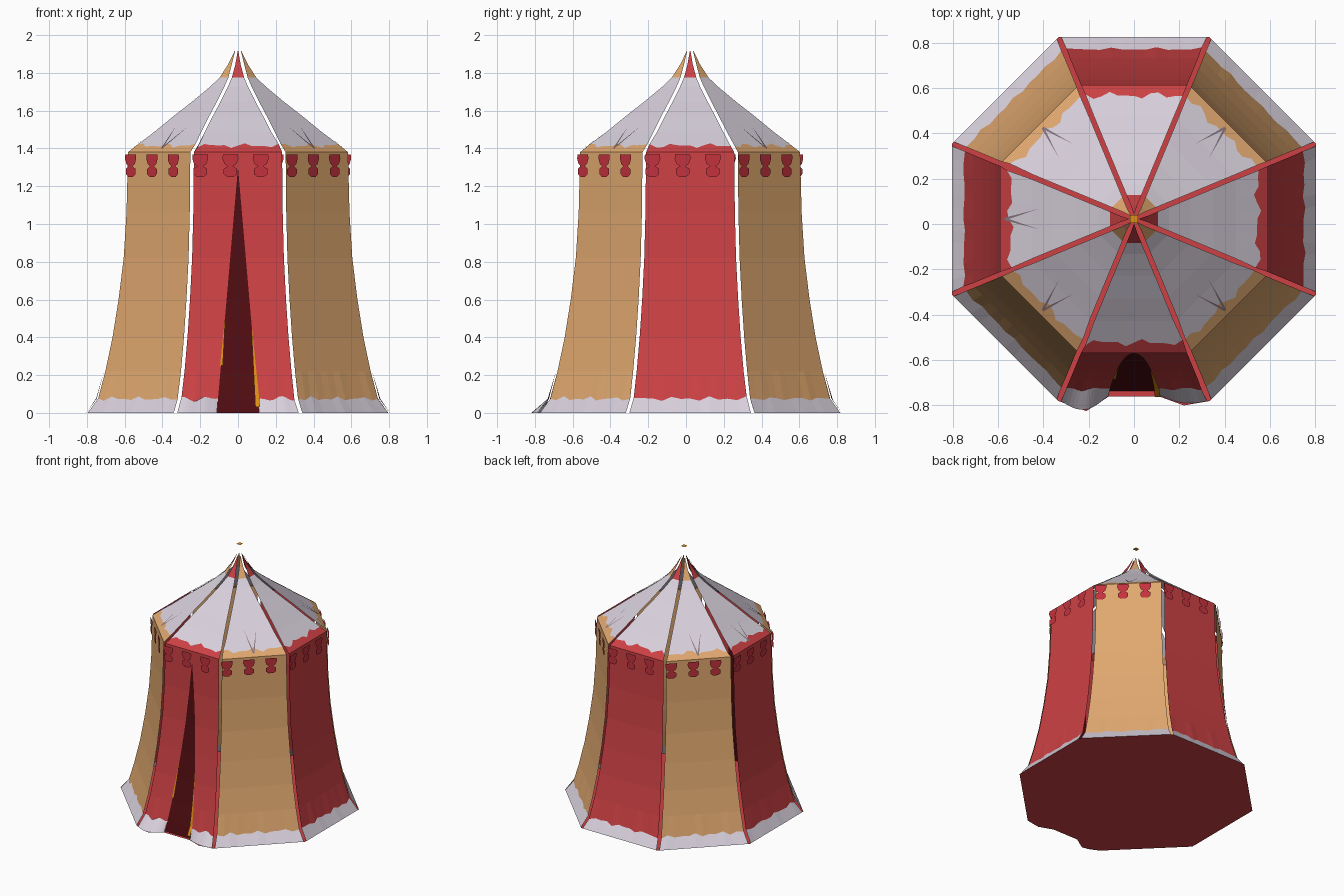
import bpy, math
from mathutils import Vector

if "Cube" in bpy.data.objects:
    bpy.data.objects.remove(bpy.data.objects["Cube"])

CY = 0.022                      # octagon centre in y
TAN = math.tan(math.pi / 8)
GAP = 0.011                     # half-width of the open seams


def mat(name, r, g, b):
    m = bpy.data.materials.new(name)
    f = lambda c: (c / 255 / 12.92) if c < 11 else ((c / 255 + 0.055) / 1.055) ** 2.4
    m.diffuse_color = (f(r), f(g), f(b), 1)
    m.use_nodes = True
    m.node_tree.nodes["Principled BSDF"].inputs["Base Color"].default_value = m.diffuse_color
    return m


RED = mat("red cloth", 205, 65, 68)
TAN_M = mat("tan cloth", 224, 168, 111)
WHITE = mat("pale cloth", 216, 208, 220)
DARK = mat("dark opening", 80, 12, 17)
GOLD = mat("gold trim", 222, 142, 20)
CRIMSON = mat("crimson emblem", 196, 50, 62)
SHADOW = mat("grey slit", 135, 118, 128)

# (apothem, z) from ground to eave, and eave to tip
WALL = [(0.803, 0), (0.748, 0.075), (0.71, 0.22), (0.672, 0.4), (0.64, 0.6),
        (0.613, 0.82), (0.598, 1.06), (0.592, 1.3), (0.59, 1.38)]
ROOF = [(0.59, 1.38), (0.545, 1.415), (0.45, 1.488), (0.35, 1.57), (0.25, 1.648),
        (0.155, 1.727), (0.105, 1.775), (0.06, 1.845), (0.024, 1.915)]


def make(name, verts, faces, mats, idx=None):
    me = bpy.data.meshes.new(name)
    me.from_pydata(verts, [], faces)
    for m in mats:
        me.materials.append(m)
    if idx:
        me.polygons.foreach_set("material_index", idx)
    ob = bpy.data.objects.new(name, me)
    bpy.context.scene.collection.objects.link(ob)
    return ob


def place(k, s, a, z):
    """Point on side k: s sideways, a outwards, z up."""
    t = math.radians(-90 + 45 * k)
    n, u = Vector((math.cos(t), math.sin(t))), Vector((-math.sin(t), math.cos(t)))
    p = n * a + u * s
    return (p.x, p.y + CY, z)


def interp(prof, z):
    for (a0, z0), (a1, z1) in zip(prof, prof[1:]):
        if z <= z1:
            return a0 + (a1 - a0) * (z - z0) / (z1 - z0)
    return prof[-1][0]


def slit(z):
    return 0.112 * max(0, 1 - z / 1.3)


def panel(name, k, prof, mats, rule, lo=None, hi=None, wavy=None, bulge=None, cols=12, inset=0):
    """Cloth sheet on side k; row number 'wavy' gets an uneven edge."""
    verts, faces, idx = [], [], []
    for r, (a, z) in enumerate(prof):
        half = max(0.002, a * TAN - GAP)
        x0 = lo(z) if lo else -half
        x1 = hi(z) if hi else half
        for c in range(cols + 1):
            f = c / cols
            s = x0 + (x1 - x0) * f
            aa, zz = a, z
            if r == wavy:
                w = 0.5 * math.sin(s * 34 + k * 2) + 0.5 * math.sin(s * 61 + k)
                zz = z + 0.014 * w
                aa = interp(prof, zz) if prof is WALL else a - 0.018 * w
            if bulge and r == 0:
                aa += bulge(f)
            verts.append(place(k, s, aa - inset, zz))
    n = cols + 1
    for r in range(len(prof) - 1):
        for c in range(cols):
            i = r * n + c
            faces.append((i, i + 1, i + n + 1, i + n))
            idx.append(rule(r))
    return make(name, verts, faces, mats, idx)


def hem(r):
    return 1 if r == 0 else 0


def roof_rule(r):
    return 0 if r == 0 or r >= 6 else 1


# walls and roof
for k in range(8):
    cloth = [RED if k % 2 == 0 else TAN_M, WHITE]
    if k:
        panel(f"wall_{k}", k, WALL, cloth, hem, wavy=1)
    panel(f"roof_{k}", k, ROOF, cloth, roof_rule, wavy=1)

# front wall in two flaps, with the dark opening between them
panel("left_flap", 0, WALL, [RED, WHITE], hem, hi=lambda z: -slit(z), wavy=1,
      bulge=lambda f: 0.05 * math.sin(math.pi * f) - 0.025 * f)
panel("right_flap", 0, WALL, [RED, WHITE], hem, lo=slit, wavy=1,
      bulge=lambda f: 0.02 * math.sin(math.pi * f) - 0.025 * (1 - f))
DOOR = [(min(a, 0.765), z) for a, z in WALL[:-1]]
panel("door_opening", 0, DOOR, [DARK], lambda r: 0, lo=lambda z: -slit(z) - 0.004,
      hi=lambda z: slit(z) + 0.004, cols=2, inset=0.006)

# gold linings along the opening
for name, side, w, z0, z1 in (("left_lining", -1, 0.014, 0.25, 0.52),
                              ("right_lining", 1, 0.024, 0.03, 0.5)):
    v = []
    for i in range(9):
        z = z0 + (z1 - z0) * i / 8
        width = w * (1 - i / 8) + 0.001
        a = interp(WALL, z) + 0.004
        pts = [place(0, side * (slit(z) + d), a, z) for d in (-width * 0.7, width * 0.3)]
        v += pts if side > 0 else pts[::-1]
    make(name, v, [(2 * i, 2 * i + 1, 2 * i + 3, 2 * i + 2) for i in range(8)], [GOLD])

# floor, notched at the door
corners = [place(k, 0.803 * TAN, 0.803, 0) for k in range(8)]
front = [(-0.21, -0.825, 0), (-0.11, -0.76, 0), (0.11, -0.76, 0), (0.22, -0.8, 0)]
floor = corners[:8] + front
make("floor", floor, [tuple(range(len(floor)))[::-1]], [RED])

# hanging emblems under the eave, three to a side
HALF = [(0.02, 1.362), (0.04, 1.368), (0.042, 1.345), (0.032, 1.318), (0.014, 1.306),
        (0.036, 1.292), (0.036, 1.264), (0.018, 1.25)]
for k in range(8):
    v, f = [], []
    for s in (-0.2, -0.04, 0.12):
        b = len(v)
        for x, z in HALF:
            v += [place(k, s - x, 0.604, z), place(k, s + x, 0.604, z)]
        f += [(b + 2 * i, b + 2 * i + 2, b + 2 * i + 3, b + 2 * i + 1)
              for i in range(len(HALF) - 1)]
    make(f"emblems_{k}", v, f, [CRIMSON])

# forked slits low on the roof
for k in (1, 3, 5, 6, 7):
    v, f = [], []
    for side in (-1, 1):
        b = len(v)
        for s, a in ((-0.006, 0.57), (0.006, 0.57), (side * 0.045, 0.42)):
            z = 1.38 + (0.59 - a) * 0.775 + 0.005
            v.append(place(k, s, a, z))
        f.append((b, b + 1, b + 2))
    make(f"roof_slits_{k}", v, f, [SHADOW])

# flat gold cap above the tip
c = 0.017
make("gold_cap", [(-c, CY - c, 2), (c, CY - c, 2), (c, CY + c, 2), (-c, CY + c, 2)],
     [(0, 1, 2, 3)], [GOLD])
